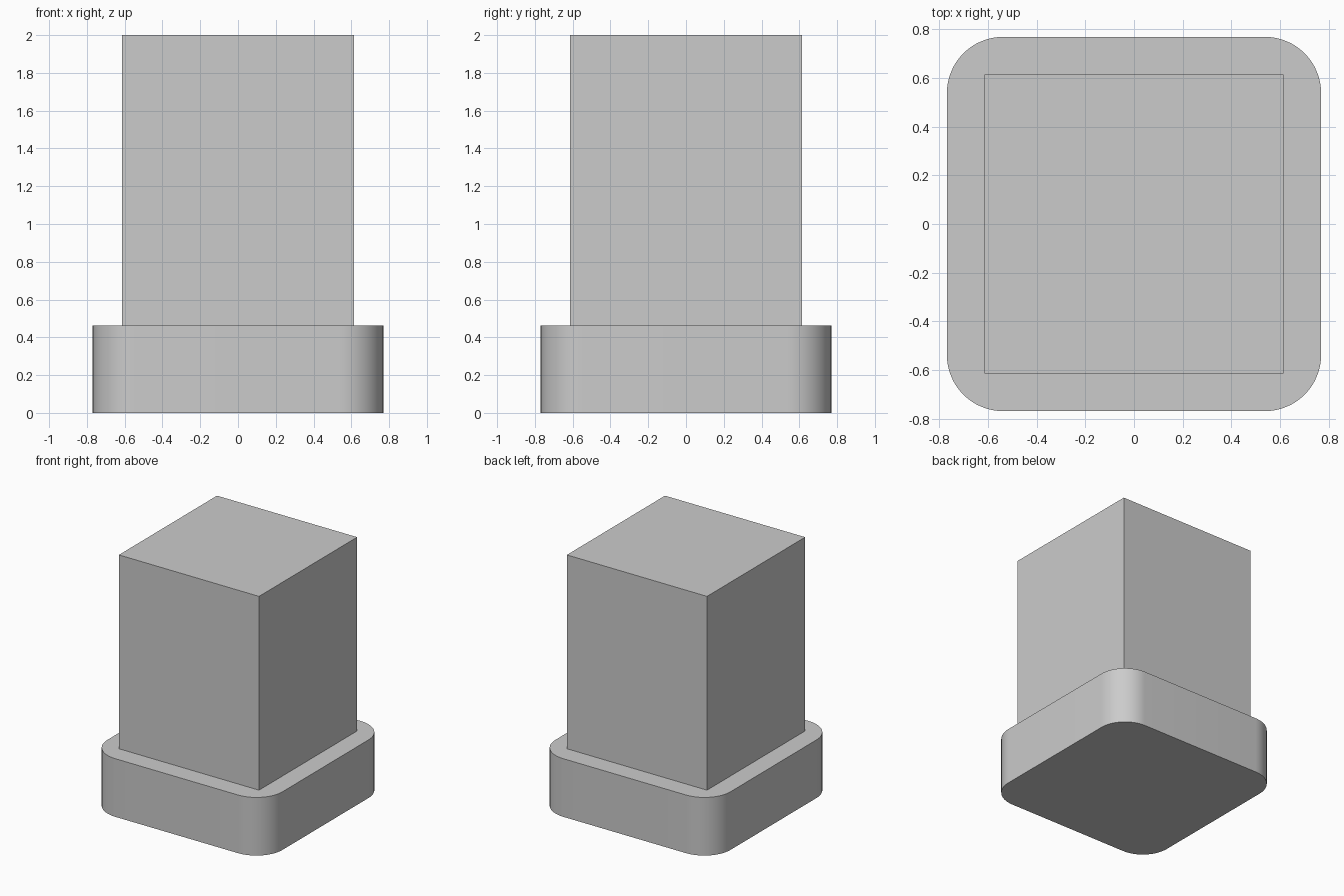
import bpy
import bmesh
from math import cos, sin, pi, radians

if "Cube" in bpy.data.objects:
    bpy.data.objects.remove(bpy.data.objects["Cube"])

U = 2 / 2.6  # overall scale: total height is 2


def extruded_part(name, outline, z0, z1):
    """Extrude a flat outline upward into a closed solid."""
    bm = bmesh.new()
    face = bm.faces.new([bm.verts.new((x, y, z0)) for x, y in outline])
    top = bmesh.ops.extrude_face_region(bm, geom=[face])
    verts = [g for g in top["geom"] if isinstance(g, bmesh.types.BMVert)]
    bmesh.ops.translate(bm, verts=verts, vec=(0, 0, z1 - z0))
    bmesh.ops.recalc_face_normals(bm, faces=bm.faces)
    mesh = bpy.data.meshes.new(name)
    bm.to_mesh(mesh)
    bm.free()
    obj = bpy.data.objects.new(name, mesh)
    bpy.context.collection.objects.link(obj)
    return obj


def rounded_square(half, radius, steps):
    """Counter-clockwise square outline with arc corners."""
    points = []
    c = half - radius
    for corner, (sx, sy) in enumerate([(1, 1), (-1, 1), (-1, -1), (1, -1)]):
        for i in range(steps + 1):
            a = (corner + i / steps) * pi / 2
            points.append((sx * c + radius * cos(a), sy * c + radius * sin(a)))
    return points


# Rounded base
base = extruded_part("base", rounded_square(U, 0.3 * U, 16), 0, 0.6 * U)
bpy.context.view_layer.objects.active = base
base.select_set(True)
bpy.ops.object.shade_smooth_by_angle(angle=radians(30))

# Sharp-edged block standing on the base
h = 0.8 * U
extruded_part("block", [(h, h), (-h, h), (-h, -h), (h, -h)], 0.6 * U, 2)
